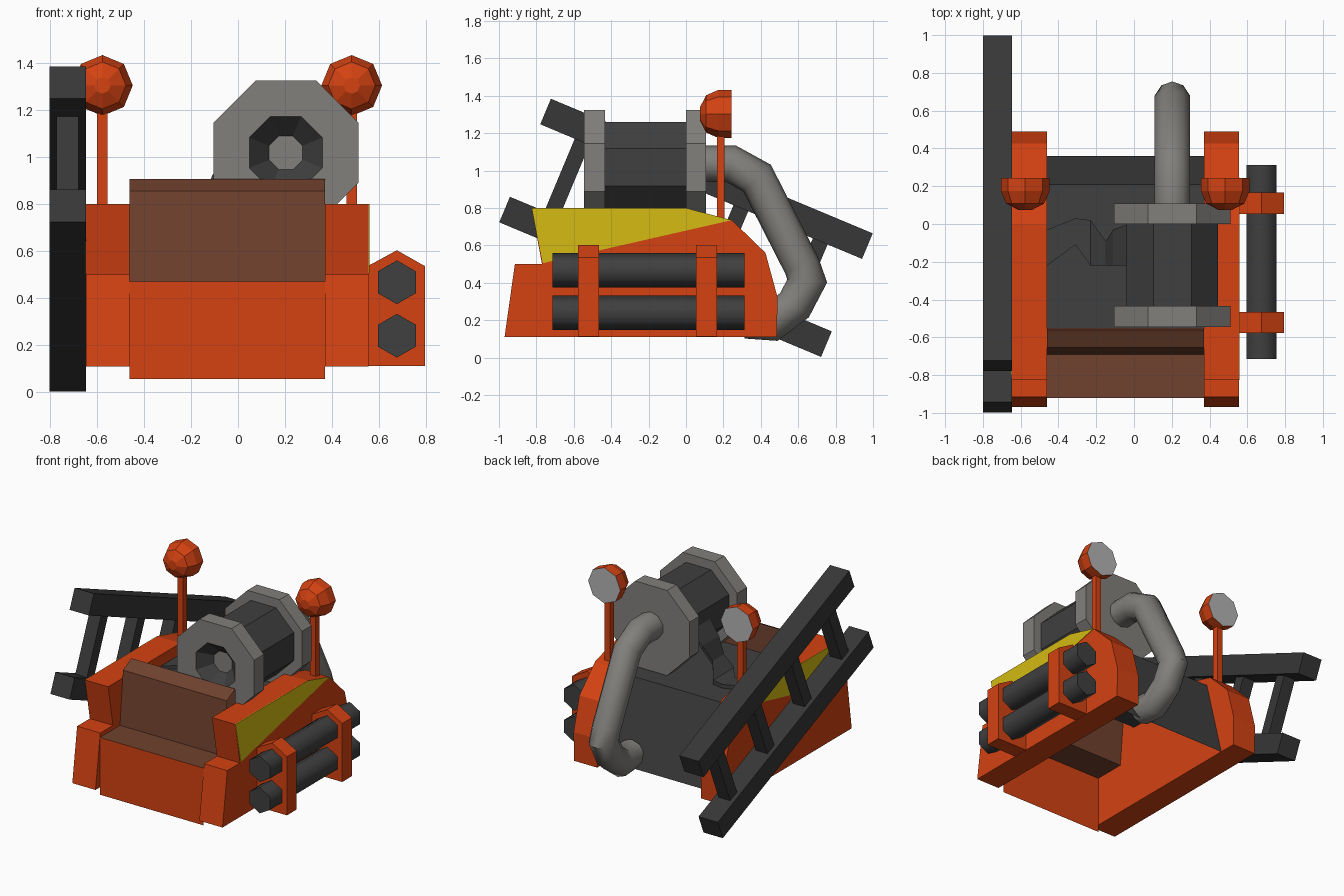
import bpy, bmesh, math
from mathutils import Vector

if "Cube" in bpy.data.objects:
    bpy.data.objects.remove(bpy.data.objects["Cube"])


def mat(name, c):
    m = bpy.data.materials.new(name)
    m.diffuse_color = (*c, 1)
    m.use_nodes = True
    m.node_tree.nodes["Principled BSDF"].inputs["Base Color"].default_value = m.diffuse_color
    return m


ORANGE = mat("orange paint", (0.66, 0.054, 0.006))
YELLOW = mat("yellow paint", (0.66, 0.50, 0.006))
BROWN = mat("brown leather", (0.16, 0.053, 0.027))
DARK = mat("dark grey", (0.05, 0.05, 0.05))
BLACK = mat("ladder black", (0.038, 0.038, 0.038))
GREY = mat("grey metal", (0.22, 0.215, 0.20))
LENS = mat("lens grey", (0.45, 0.45, 0.45))


def mesh(name, verts, faces, mats, idx=None, fix=True, smooth=None):
    me = bpy.data.meshes.new(name)
    me.from_pydata([tuple(v) for v in verts], [], faces)
    for m in mats:
        me.materials.append(m)
    if idx:
        for p, i in zip(me.polygons, idx):
            p.material_index = i
    if fix:
        bm = bmesh.new()
        bm.from_mesh(me)
        bmesh.ops.recalc_face_normals(bm, faces=bm.faces)
        bm.to_mesh(me)
        bm.free()
    ob = bpy.data.objects.new(name, me)
    bpy.context.collection.objects.link(ob)
    if smooth:
        bpy.ops.object.select_all(action='DESELECT')
        ob.select_set(True)
        bpy.context.view_layer.objects.active = ob
        bpy.ops.object.shade_smooth_by_angle(angle=math.radians(smooth))
    return ob


def loft(name, rings, mats, bands=None, smooth=None):
    """Skin equal rings and cap both ends; bands = material per band, then start and end cap."""
    n = len(rings[0])
    verts = [v for r in rings for v in r]
    faces, idx = [], []
    for k in range(len(rings) - 1):
        for i in range(n):
            j = (i + 1) % n
            faces.append((k*n+i, k*n+j, (k+1)*n+j, (k+1)*n+i))
            idx.append(bands[k] if bands else 0)
    faces += [tuple(range(n)), tuple(range((len(rings)-1)*n, len(rings)*n))]
    idx += bands[-2:] if bands else [0, 0]
    return mesh(name, verts, faces, mats, idx, True, smooth)


def prism_x(name, prof, x0, x1, m):
    return loft(name, [[(x, y, z) for y, z in prof] for x in (x0, x1)], [m])


def prism_y(name, prof, y0, y1, m):
    return loft(name, [[(x, y, z) for x, z in prof] for y in (y0, y1)], [m])


def ring_y(cx, cz, r, y, n, off=0.0):
    return [(cx + r*math.cos(2*math.pi*(i+off)/n), y, cz + r*math.sin(2*math.pi*(i+off)/n))
            for i in range(n)]


def rect(cx, cz, w, h):
    return [(cx-w/2, cz-h/2), (cx+w/2, cz-h/2), (cx+w/2, cz+h/2), (cx-w/2, cz+h/2)]


# Side panels with yellow outer plates
panel = [(-0.97, 0.11), (0.485, 0.11), (0.49, 0.32), (0.425, 0.56), (0.245, 0.735),
         (0.0, 0.80), (-0.825, 0.80), (-0.77, 0.5), (-0.915, 0.5)]
stripe = [(-0.825, 0.80), (-0.765, 0.505), (0.245, 0.735), (0.0, 0.80)]
for side, x0, x1, xo in (("right", 0.37, 0.555, 0.555), ("left", -0.645, -0.46, -0.645)):
    prism_x(side + "_panel", panel, x0, x1, ORANGE)
    prism_x(side + "_yellow_plate", stripe, xo - 0.003, xo + 0.003, YELLOW)

# Open body shell: front board, seat, seat back, rear bed
shell = [(-0.92, 0.057), (-0.92, 0.47), (-0.69, 0.47), (-0.655, 0.855), (-0.56, 0.905),
         (-0.55, 0.70), (0.21, 0.69), (0.36, 0.11)]
verts = [(x, y, z) for y, z in shell for x in (-0.46, 0.37)]
faces = [(2*i, 2*i+1, 2*i+3, 2*i+2) for i in range(len(shell)-1)]
mesh("body_shell", verts, faces, [ORANGE, BROWN, DARK], [0, 1, 1, 1, 1, 2, 2], fix=False)

# Hose reel: drum, two flanges, tapered hub recess in the front
CX, CZ = 0.203, 1.017
K = 1 / math.cos(math.pi/8)


def oct_ring(apothem, y):
    return ring_y(CX, CZ, apothem*K, y, 8, 0.5)


loft("reel_drum", [oct_ring(0.243, -0.44), oct_ring(0.243, 0.01)], [DARK])
loft("reel_rear_flange", [oct_ring(0.308, 0.0), oct_ring(0.308, 0.108)], [GREY])
loft("reel_front_flange",
     [oct_ring(0.308, -0.434), oct_ring(0.308, -0.546), oct_ring(0.155, -0.546),
      oct_ring(0.072, -0.46)], [GREY, DARK], [0, 0, 1, 0, 0])

# Loose hose sheet hanging from the drum onto the bed (x, z, front y, rear y)
drape = [(-0.03, 1.04, -0.22, 0.0), (-0.11, 0.92, -0.22, -0.03), (-0.15, 0.80, -0.22, -0.09),
         (-0.23, 0.725, -0.22, 0.02), (-0.31, 0.72, -0.11, 0.03), (-0.46, 0.72, -0.22, -0.03)]
loft("loose_hose", [[(x, a, z), (x, b, z), (x, b, z-0.03), (x, a, z-0.03)]
                    for x, z, a, b in drape], [DARK])

# Bent pipe swept in the y-z plane
path = [Vector(p) for p in ((0.09, 1.037), (0.24, 1.037), (0.38, 0.96), (0.62, 0.49),
                            (0.648, 0.41), (0.58, 0.28), (0.46, 0.19), (0.32, 0.20))]
rings = []
for i, p in enumerate(path):
    a = (p - path[i-1]).normalized() if i else (path[1] - p).normalized()
    b = (path[i+1] - p).normalized() if i < len(path)-1 else a
    t = (a + b).normalized()
    nrm = Vector((-t.y, t.x)) / max(0.6, t.dot(a))
    ring = []
    for k in range(10):
        ang = 2*math.pi*k/10
        q = p + nrm * (0.098*math.cos(ang))
        ring.append((CX + 0.098*math.sin(ang), q.x, q.y))
    rings.append(ring)
loft("exhaust_pipe", rings, [GREY], smooth=40)

# Lamps on posts, lenses facing the rear
for side, x in (("right", 0.483), ("left", -0.576)):
    prism_y(side + "_lamp_post", rect(x, 0.95, 0.045, 0.56), 0.165, 0.207, ORANGE)
    loft(side + "_lamp", [ring_y(x, 1.303, r, y, 8) for r, y in
                          ((0.129, 0.243), (0.129, 0.175), (0.10, 0.108), (0.035, 0.074))],
         [ORANGE, LENS], [0, 0, 0, 1, 0])

# Hexagonal bottles and their brackets on the right side
for name, z in (("upper_bottle", 0.467), ("lower_bottle", 0.24)):
    loft(name, [ring_y(0.675, z, 0.093, y, 6, 0.5) for y in (-0.715, 0.312)],
         [DARK], smooth=62)
bracket = [(0.55, 0.112), (0.795, 0.112), (0.795, 0.535), (0.675, 0.603), (0.55, 0.535)]
for name, y in (("front_bracket", -0.521), ("rear_bracket", 0.110)):
    prism_y(name, bracket, y - 0.056, y + 0.056, ORANGE)

# Tilted ladder on the left side
L0 = Vector((0.0, 0.694))
D = Vector((0.9226, -0.3858))
N = Vector((0.3858, 0.9226))


def ladder_bar(name, u, v, lu, lv, x0, x1):
    c = L0 + D*u + N*v
    prof = [c + D*(lu/2*a) + N*(lv/2*b) for a, b in ((-1, -1), (1, -1), (1, 1), (-1, 1))]
    prism_x(name, [tuple(p) for p in prof], x0, x1, BLACK)


for name, v in (("ladder_upper_rail", 0.284), ("ladder_lower_rail", -0.284)):
    ladder_bar(name, 0, v, 1.865, 0.148, -0.80, -0.646)
for i in range(4):
    ladder_bar("ladder_rung_%d" % (i+1), -0.69 + 0.46*i, 0, 0.085, 0.46, -0.77, -0.677)
